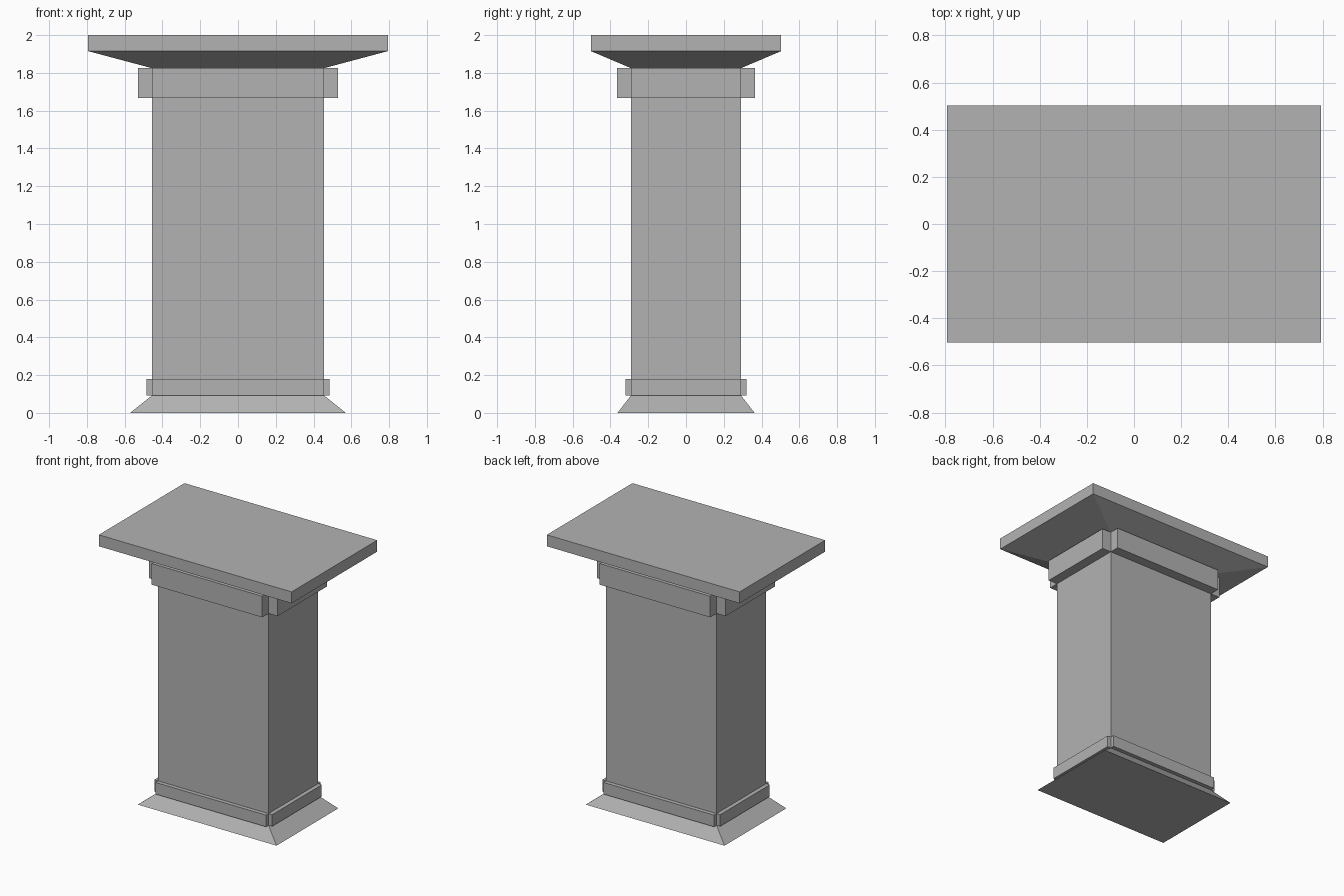
import bpy
import bmesh

cube = bpy.data.objects.get("Cube")
if cube:
    bpy.data.objects.remove(cube, do_unlink=True)

# Plain stone grey
STONE = (0.45, 0.45, 0.45, 1.0)
stone = bpy.data.materials.new("stone_grey")
stone.use_nodes = True
stone.diffuse_color = STONE
stone.node_tree.nodes["Principled BSDF"].inputs["Base Color"].default_value = STONE

# Half sizes (x, y) shared by the parts
SHAFT = (0.455, 0.291)
FOOT = (0.571, 0.363)
SLAB = (0.793, 0.503)

# Heights where the parts meet
FOOT_TOP, SKIRT_TOP = 0.093, 0.18
COLLAR_BASE, COLLAR_TOP = 1.668, 1.825
SLAB_BASE, SLAB_TOP = 1.915, 2.0


def loft(name, levels, cap_bottom=False, cap_top=False, push=0.0):
    """Join stacked rectangles; push moves each side out along its normal."""
    bm = bmesh.new()
    rings = []
    for (x, y), z in levels:
        corners = [(-x, -y), (x, -y), (x, y), (-x, y)]
        rings.append([bm.verts.new((*c, z)) for c in corners])
    sides = []
    for low, high in zip(rings, rings[1:]):
        for i in range(4):
            j = (i + 1) % 4
            sides.append(bm.faces.new((low[i], low[j], high[j], high[i])))
    if cap_bottom:
        bm.faces.new(rings[0][::-1])
    if cap_top:
        bm.faces.new(rings[-1])
    bm.normal_update()
    if push:
        # Each side steps out alone, leaving an open notch at the corners
        for face in bmesh.ops.extrude_discrete_faces(bm, faces=sides)["faces"]:
            face.normal_update()
            bmesh.ops.translate(bm, verts=face.verts[:], vec=face.normal * push)
    mesh = bpy.data.meshes.new(name)
    bm.to_mesh(mesh)
    bm.free()
    mesh.materials.append(stone)
    obj = bpy.data.objects.new(name, mesh)
    bpy.context.collection.objects.link(obj)
    return obj


# Sloping foot
loft("foot", [(FOOT, 0), (SHAFT, FOOT_TOP)], cap_bottom=True)

# Thin band above the foot
loft("lower_band", [(SHAFT, FOOT_TOP), (SHAFT, SKIRT_TOP)], push=0.03)

# Main shaft
loft("shaft", [(SHAFT, SKIRT_TOP), (SHAFT, COLLAR_BASE)])

# Deep band under the capital
loft("upper_band", [(SHAFT, COLLAR_BASE), (SHAFT, COLLAR_TOP)], push=0.075)

# Flared capital and flat top slab
loft("capital", [(SHAFT, COLLAR_TOP), (SLAB, SLAB_BASE)])
loft("top_slab", [(SLAB, SLAB_BASE), (SLAB, SLAB_TOP)], cap_top=True)
